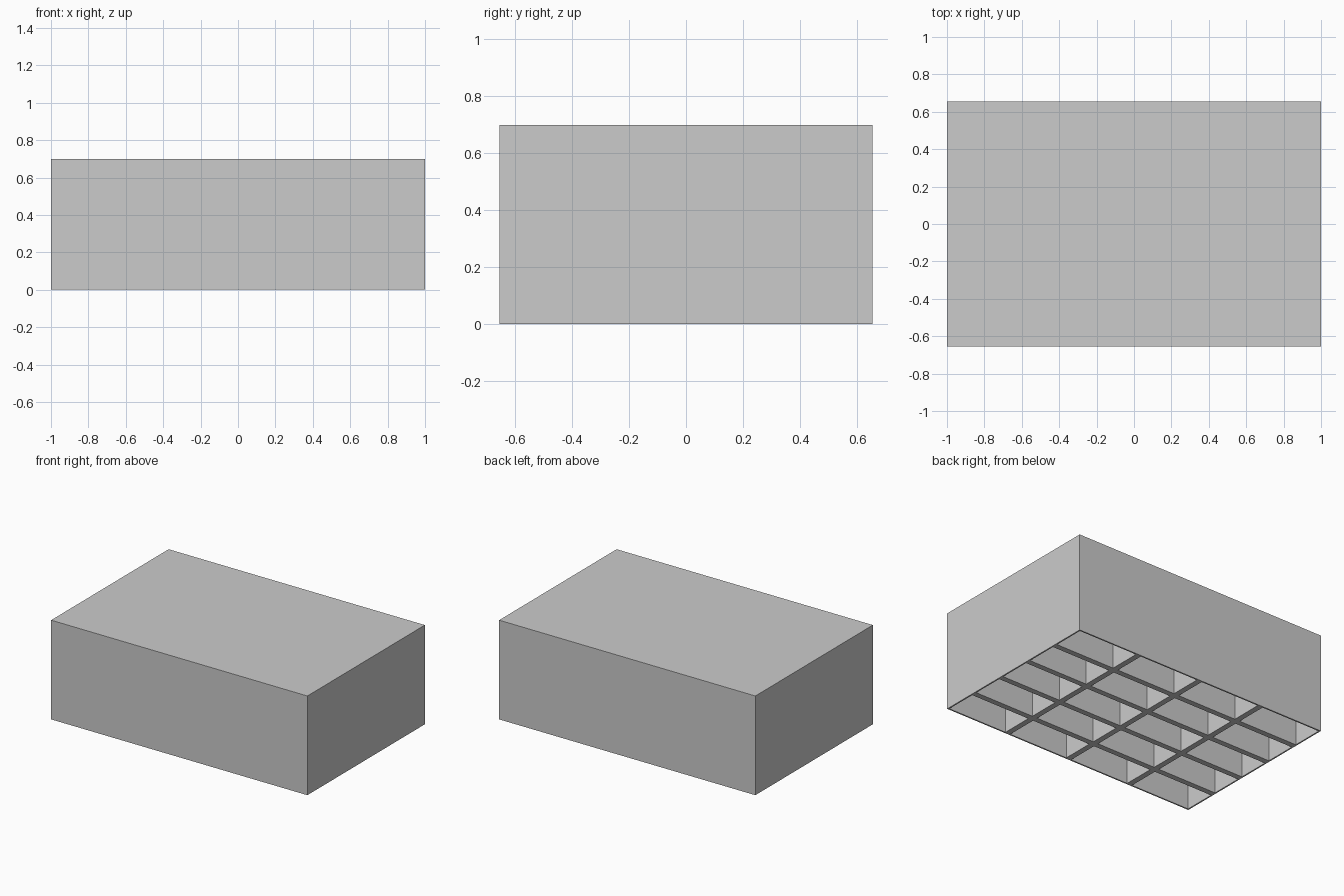
import bpy

if "Cube" in bpy.data.objects:
    bpy.data.objects.remove(bpy.data.objects["Cube"])

L, W, H = 2.0, 1.31, 0.7      # outer size
T = 0.01                      # outer skin thickness
D = 0.04                      # divider thickness
COLS, ROWS = 4, 5             # open cells underneath


def box(name, lo, hi):
    bpy.ops.mesh.primitive_cube_add(size=1, location=[(a + b) / 2 for a, b in zip(lo, hi)])
    ob = bpy.context.object
    ob.name = name
    ob.scale = [b - a for a, b in zip(lo, hi)]
    bpy.ops.object.transform_apply(location=False, rotation=False, scale=True)
    return ob


# Box body, open at the bottom
body = box("box_body", (-L / 2, -W / 2, 0), (L / 2, W / 2, H))

# Grid of cell cutters, leaving the dividers between them
cw = (L - 2 * T - (COLS - 1) * D) / COLS
ch = (W - 2 * T - (ROWS - 1) * D) / ROWS
cells = []
for i in range(COLS):
    for j in range(ROWS):
        x = -L / 2 + T + i * (cw + D)
        y = -W / 2 + T + j * (ch + D)
        cells.append(box("cell_cutter", (x, y, -0.1), (x + cw, y + ch, H - T)))

bpy.ops.object.select_all(action='DESELECT')
for c in cells:
    c.select_set(True)
bpy.context.view_layer.objects.active = cells[0]
bpy.ops.object.join()
cutter = bpy.context.object
cutter.name = "cell_cutter"

# Carve the cells out of the body
mod = body.modifiers.new("cells", 'BOOLEAN')
mod.operation = 'DIFFERENCE'
mod.solver = 'EXACT'
mod.object = cutter
bpy.context.view_layer.objects.active = body
bpy.ops.object.modifier_apply(modifier=mod.name)
bpy.data.objects.remove(cutter, do_unlink=True)
